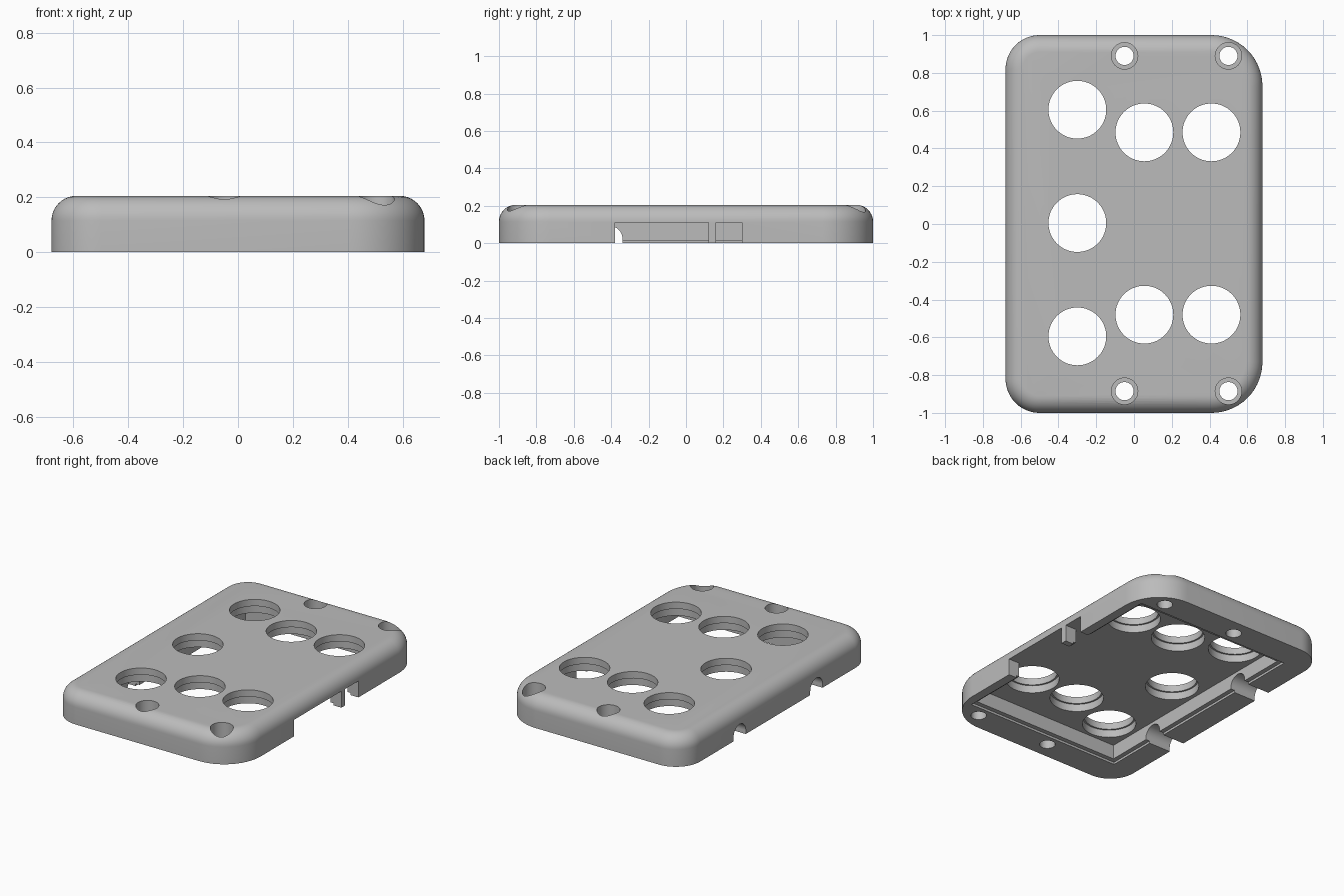
import bpy
import bmesh
from math import sin, cos, pi
from mathutils import Matrix, Vector

if "Cube" in bpy.data.objects:
    bpy.data.objects.remove(bpy.data.objects["Cube"], do_unlink=True)

grey = bpy.data.materials.new("plain grey")
grey.use_nodes = True
colour = (0.5, 0.5, 0.5, 1)
grey.diffuse_color = colour
grey.node_tree.nodes["Principled BSDF"].inputs["Base Color"].default_value = colour

HX, HY, TOP, FILLET = 0.68, 1.0, 0.205, 0.09
CEILING = 0.11


def make_object(name, bm):
    bmesh.ops.recalc_face_normals(bm, faces=bm.faces)
    mesh = bpy.data.meshes.new(name)
    bm.to_mesh(mesh)
    bm.free()
    mesh.materials.append(grey)
    obj = bpy.data.objects.new(name, mesh)
    bpy.context.collection.objects.link(obj)
    return obj


def outline(inset, steps=14):
    """Rounded rectangle, with larger corners on the +x side."""
    points = []
    for i, (sx, sy) in enumerate([(1, 1), (-1, 1), (-1, -1), (1, -1)]):
        r = 0.27 if sx > 0 else 0.18
        for k in range(steps + 1):
            a = (i + k / steps) * pi / 2
            points.append((sx * (HX - r) + (r - inset) * cos(a),
                           sy * (HY - r) + (r - inset) * sin(a)))
    return points


# Solid shell with a rounded top edge
bm = bmesh.new()
levels = [(0, 0)]
for k in range(11):
    a = k / 10 * pi / 2
    levels.append((FILLET * (1 - cos(a)), TOP - FILLET + FILLET * sin(a)))
rings = [[bm.verts.new((x, y, z)) for x, y in outline(inset)] for inset, z in levels]
for low, high in zip(rings, rings[1:]):
    for i in range(len(low)):
        j = (i + 1) % len(low)
        bm.faces.new((low[i], low[j], high[j], high[i]))
bm.faces.new(rings[0][::-1])
bm.faces.new(rings[-1])
cover = make_object("case_cover", bm)


def cut(bm):
    """Subtract a shape from the cover and discard the cutter."""
    cutter = make_object("cutter", bm)
    cutter.hide_render = True
    mod = cover.modifiers.new("cut", 'BOOLEAN')
    mod.operation, mod.solver, mod.object = 'DIFFERENCE', 'EXACT', cutter
    bpy.context.view_layer.update()
    result = bpy.data.meshes.new_from_object(
        cover.evaluated_get(bpy.context.evaluated_depsgraph_get()))
    cover.modifiers.clear()
    cover.data = result
    bpy.data.objects.remove(cutter, do_unlink=True)


def cut_box(x0, x1, y0, y1, z0, z1):
    bm = bmesh.new()
    centre = Vector((x0 + x1, y0 + y1, z0 + z1)) / 2
    size = Matrix.Diagonal((x1 - x0, y1 - y0, z1 - z0, 1))
    bmesh.ops.create_cube(bm, size=1, matrix=Matrix.Translation(centre) @ size)
    cut(bm)


def cut_cylinder(centre, radius, length, axis='Z', segments=48):
    bm = bmesh.new()
    turn = Matrix.Rotation(pi / 2, 4, 'Y') if axis == 'X' else Matrix()
    bmesh.ops.create_cone(bm, cap_ends=True, segments=segments, radius1=radius,
                          radius2=radius, depth=length,
                          matrix=Matrix.Translation(centre) @ turn)
    cut(bm)


# Hollow underside with a shallow seating lip
cut_box(-0.49, 0.60, -0.78, 0.78, -0.1, CEILING)
cut_box(-0.52, 0.62, -0.81, 0.81, -0.1, 0.015)

# Side openings, leaving a narrow post between them
cut_box(0.55, 0.8, -0.38, 0.12, -0.1, CEILING)
cut_box(0.55, 0.8, 0.16, 0.30, -0.1, CEILING)

# Cable notches in the opposite wall
for y in (-0.405, 0.405):
    cut_cylinder((-0.6, y, 0.025), 0.065, 0.3, 'X')
    cut_box(-0.75, -0.45, y - 0.0649, y + 0.0649, -0.1, 0.025)

# Button holes, each wider below a thin rim
buttons = [(-0.30, 0.605), (-0.30, 0.005), (-0.30, -0.595)]
buttons += [(x, y) for x in (0.055, 0.41) for y in (0.485, -0.48)]
for x, y in buttons:
    cut_cylinder((x, y, 0.15), 0.153, 0.3, segments=64)
    cut_cylinder((x, y, 0.10), 0.164, 0.12, segments=64)

# Counterbored screw holes
for x in (-0.05, 0.50):
    for y in (-0.885, 0.89):
        cut_cylinder((x, y, 0.1), 0.048, 0.4)
        cut_cylinder((x, y, 0.2), 0.07, 0.2)

# Smooth the curves and keep the edges sharp
bpy.ops.object.select_all(action='DESELECT')
cover.select_set(True)
bpy.context.view_layer.objects.active = cover
bpy.ops.object.shade_smooth_by_angle(angle=pi / 6)
